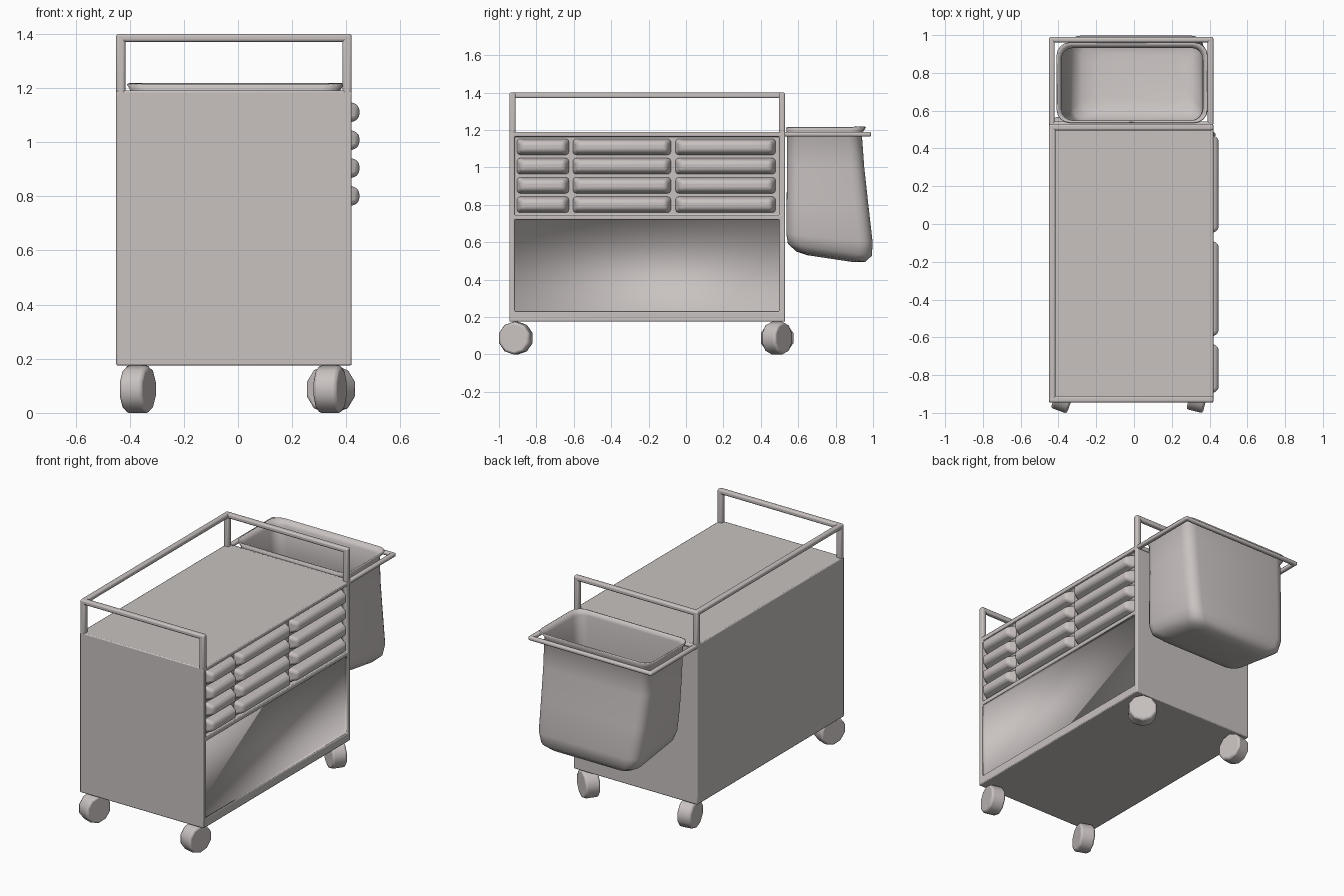
import bpy, bmesh, math
from mathutils import Vector, Matrix

cube = bpy.data.objects.get("Cube")
if cube:
    bpy.data.objects.remove(cube, do_unlink=True)

GREY = (0.58, 0.54, 0.53, 1.0)
mat = bpy.data.materials.new("warm_grey")
mat.use_nodes = True
mat.diffuse_color = GREY
mat.node_tree.nodes["Principled BSDF"].inputs["Base Color"].default_value = GREY


def finish(name, bm, bevel=0.0, segments=3, angle=50):
    """Turn a bmesh into a smooth shaded object with optional rounded edges."""
    bmesh.ops.recalc_face_normals(bm, faces=bm.faces)
    return link(name, bm, bevel, segments, angle)


def link(name, bm, bevel=0.0, segments=3, angle=50):
    me = bpy.data.meshes.new(name)
    bm.to_mesh(me)
    bm.free()
    me.materials.append(mat)
    ob = bpy.data.objects.new(name, me)
    bpy.context.collection.objects.link(ob)
    if bevel:
        mod = ob.modifiers.new("rounding", 'BEVEL')
        mod.width = bevel
        mod.segments = segments
        mod.limit_method = 'ANGLE'
        mod.angle_limit = math.radians(50)
    bpy.ops.object.select_all(action='DESELECT')
    ob.select_set(True)
    bpy.context.view_layer.objects.active = ob
    bpy.ops.object.shade_smooth_by_angle(angle=math.radians(angle))
    return ob


def box_mesh(lo, hi):
    lo, hi = Vector(lo), Vector(hi)
    bm = bmesh.new()
    bmesh.ops.create_cube(bm, size=1)
    bmesh.ops.scale(bm, vec=hi - lo, verts=bm.verts)
    bmesh.ops.translate(bm, vec=(lo + hi) / 2, verts=bm.verts)
    return bm


def bar(name, lo, hi):
    return finish(name, box_mesh(lo, hi), 0.01)


# Overall cabinet extents
LEFT, RIGHT, FRONT, BACK = -0.45, 0.42, -0.945, 0.53
BASE, TOP, RAIL = 0.175, 1.19, 1.4
OPEN_Y = (-0.917, 0.5)
LOWER_Z, UPPER_Z = (0.23, 0.72), (0.745, 1.165)

# Cabinet body with two shallow recesses on the drawer side
bm = box_mesh((LEFT, FRONT, BASE), (RIGHT, BACK, TOP))
cuts = [((0, y, 0), (0, 1, 0)) for y in OPEN_Y]
cuts += [((0, 0, z), (0, 0, 1)) for z in LOWER_Z + UPPER_Z]
for co, no in cuts:
    geom = bm.verts[:] + bm.edges[:] + bm.faces[:]
    bmesh.ops.bisect_plane(bm, geom=geom, plane_co=co, plane_no=no)
recess = []
for f in bm.faces:
    c = f.calc_center_median()
    if f.normal.x > 0.9 and OPEN_Y[0] < c.y < OPEN_Y[1]:
        if any(a < c.z < b for a, b in (LOWER_Z, UPPER_Z)):
            recess.append(f)
bmesh.ops.inset_individual(bm, faces=recess, thickness=0.001, depth=-0.026)
link("cabinet_body", bm, 0.006, 2)

# Softly shaded lining of the lower recess
bm = box_mesh((RIGHT - 0.022, OPEN_Y[0] + 0.002, LOWER_Z[0] + 0.002),
              (RIGHT - 0.006, OPEN_Y[1] - 0.002, LOWER_Z[1] - 0.002))
bm.normal_update()
bmesh.ops.delete(bm, geom=[f for f in bm.faces if f.normal.x > 0.9], context='FACES')
bmesh.ops.reverse_faces(bm, faces=bm.faces)
link("lower_panel", bm, angle=180)

# Drawer fronts: three columns by four rows, tapering outwards
columns = [(-0.91, -0.62), (-0.61, -0.075), (-0.062, 0.485)]
for row in range(4):
    z = 1.11 - row * 0.103
    for col, (y0, y1) in enumerate(columns):
        bm = box_mesh((0.385, y0, z - 0.048), (0.448, y1, z + 0.048))
        mid = (y0 + y1) / 2
        for v in bm.verts:
            if v.co.x > 0.42:
                v.co.z = z + (v.co.z - z) * 0.55
                v.co.y = mid + math.copysign((y1 - y0) / 2 - 0.03, v.co.y - mid)
        finish(f"drawer_{row + 1}_{col + 1}", bm, 0.018)

# Guard rail on three sides, standing on four posts
T = 0.034
for side, x in (("left", LEFT), ("right", RIGHT - T)):
    for end, y in (("front", FRONT), ("back", BACK - T)):
        bar(f"{end}_{side}_post", (x, y, TOP - 0.02), (x + T, y + T, RAIL))
for end, y in (("front", FRONT), ("back", BACK - T)):
    bar(f"{end}_rail", (LEFT, y, RAIL - 0.03), (RIGHT, y + T, RAIL))
bar("left_rail", (LEFT, FRONT, RAIL - 0.03), (LEFT + T, BACK, RAIL))

# Square hoop that carries the hanging bin
HZ = (1.165, 1.19)
bar("hoop_left", (LEFT, BACK - 0.01, HZ[0]), (LEFT + 0.03, 0.99, HZ[1]))
bar("hoop_right", (RIGHT - 0.03, BACK - 0.01, HZ[0]), (RIGHT, 0.99, HZ[1]))
bar("hoop_back", (LEFT, 0.962, HZ[0]), (RIGHT, 0.99, HZ[1]))
bar("hoop_front", (LEFT, BACK - 0.01, HZ[0]), (RIGHT, BACK + 0.012, HZ[1]))


def rounded_ring(bm, x0, x1, y0, y1, z, slope, r=0.07, steps=5):
    """Rounded rectangle loop, lowered towards the back by slope."""
    ring = []
    corners = [(x1 - r, y1 - r), (x0 + r, y1 - r), (x0 + r, y0 + r), (x1 - r, y0 + r)]
    for k, (cx, cy) in enumerate(corners):
        for s in range(steps):
            a = math.radians(90) * (k + s / (steps - 1))
            y = cy + r * math.sin(a)
            ring.append(bm.verts.new((cx + r * math.cos(a), y, z - slope * (y - 0.54))))
    return ring


# Hanging bin lofted from rim to sagging bottom
sections = [
    (-0.41, 0.39, 0.535, 0.962, 1.213, 0),
    (-0.392, 0.372, 0.54, 0.94, 1.18, 0),
    (-0.385, 0.37, 0.54, 0.953, 1.0, 0),
    (-0.37, 0.37, 0.538, 0.975, 0.8, 0),
    (-0.35, 0.37, 0.536, 0.998, 0.645, 0.1),
    (-0.33, 0.355, 0.545, 0.994, 0.592, 0.14),
    (-0.28, 0.32, 0.59, 0.96, 0.558, 0.15),
    (-0.2, 0.25, 0.65, 0.9, 0.547, 0.15),
]
bm = bmesh.new()
rings = [rounded_ring(bm, *s) for s in sections]
n = len(rings[0])
for a, b in zip(rings, rings[1:]):
    for i in range(n):
        j = (i + 1) % n
        bm.faces.new((a[i], b[i], b[j], a[j]))
bm.faces.new(rings[-1])
hanging_bin = finish("hanging_bin", bm)
shell = hanging_bin.modifiers.new("wall", 'SOLIDIFY')
shell.thickness = 0.008
shell.offset = -1

# Swivelled wheels
R = 0.0875
wheels = [("front_left", -0.37, -0.91, -20), ("front_right", 0.34, -0.91, -14),
          ("back_left", -0.37, 0.487, 8), ("back_right", 0.343, 0.487, 55)]
for name, x, y, turn in wheels:
    bm = bmesh.new()
    bmesh.ops.create_cone(bm, cap_ends=True, segments=10, radius1=R, radius2=R, depth=0.09)
    pose = (Matrix.Translation((x, y, R)) @ Matrix.Rotation(math.radians(turn), 4, 'Z')
            @ Matrix.Rotation(math.radians(90), 4, 'Y') @ Matrix.Rotation(math.radians(18), 4, 'Z'))
    bmesh.ops.transform(bm, matrix=pose, verts=bm.verts)
    finish(f"{name}_wheel", bm, 0.012, 2)
